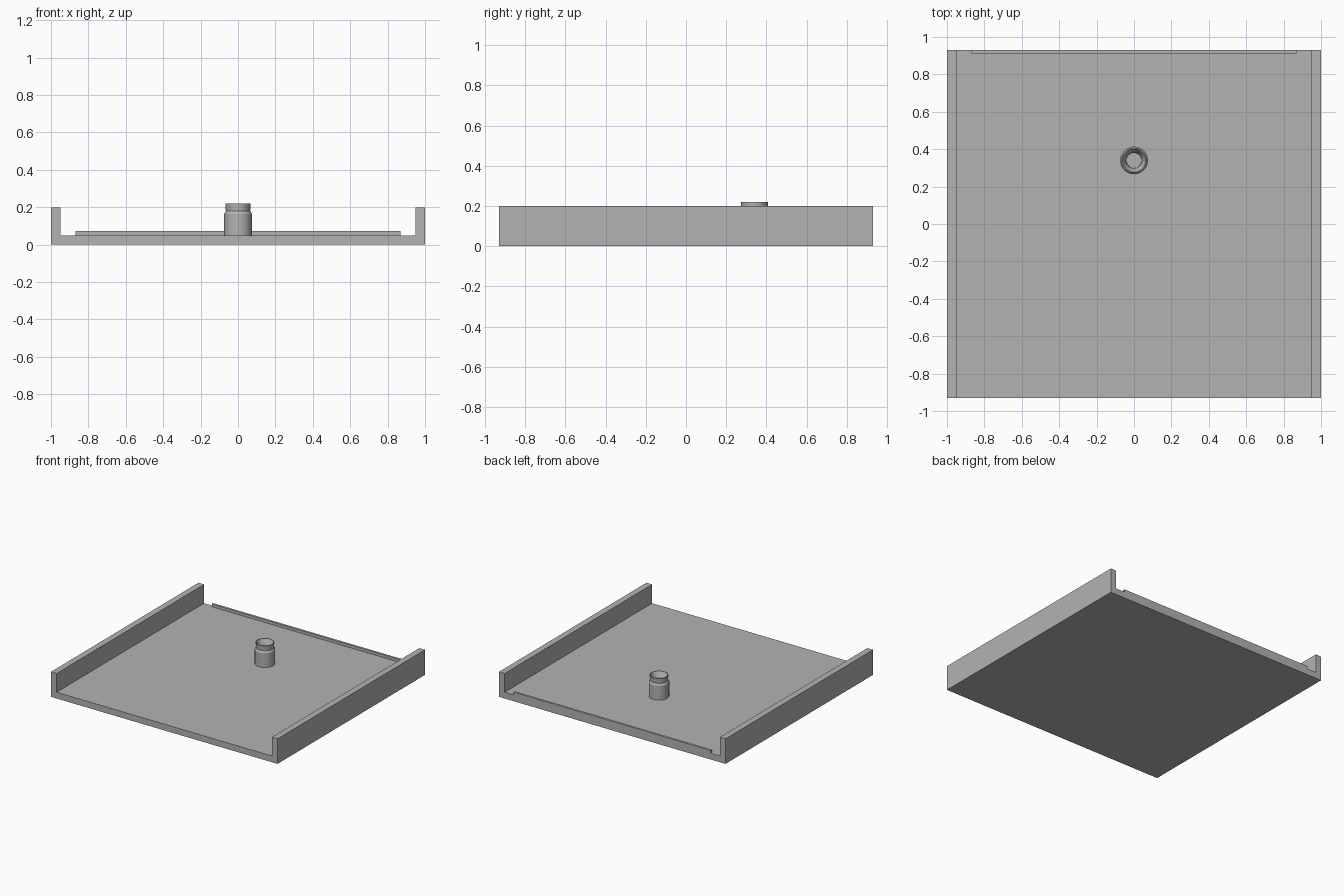
import bpy, bmesh, math

cube = bpy.data.objects.get("Cube")
if cube:
    bpy.data.objects.remove(cube, do_unlink=True)

grey = bpy.data.materials.new("plain grey")
grey.use_nodes = True
colour = (0.45, 0.45, 0.45, 1)
grey.diffuse_color = colour
grey.node_tree.nodes["Principled BSDF"].inputs["Base Color"].default_value = colour

HALF_DEPTH = 0.93
FLOOR = 0.05


def add_object(name, bm):
    bmesh.ops.recalc_face_normals(bm, faces=bm.faces)
    mesh = bpy.data.meshes.new(name)
    bm.to_mesh(mesh)
    bm.free()
    mesh.materials.append(grey)
    obj = bpy.data.objects.new(name, mesh)
    bpy.context.collection.objects.link(obj)
    return obj


def extrude_profile(name, points, y0, y1):
    """Closed x-z outline extruded along y."""
    bm = bmesh.new()
    face = bm.faces.new([bm.verts.new((x, y0, z)) for x, z in points])
    result = bmesh.ops.extrude_face_region(bm, geom=[face], use_keep_orig=True)
    moved = [v for v in result["geom"] if isinstance(v, bmesh.types.BMVert)]
    bmesh.ops.translate(bm, verts=moved, vec=(0, y1 - y0, 0))
    return add_object(name, bm)


def lathe(name, profile, centre, steps=48):
    """Radius-height profile spun about a vertical axis."""
    bm = bmesh.new()
    verts = [bm.verts.new((r, 0, z)) for r, z in profile]
    edges = [bm.edges.new(pair) for pair in zip(verts, verts[1:])]
    bmesh.ops.spin(bm, geom=verts + edges, cent=(0, 0, 0), axis=(0, 0, 1),
                   angle=math.tau, steps=steps)
    bmesh.ops.remove_doubles(bm, verts=bm.verts, dist=0.0001)
    obj = add_object(name, bm)
    obj.location = centre
    return obj


# Tray: floor and two side walls in one channel section
half = [(1, 0), (1, 0.2), (0.95, 0.2), (0.95, FLOOR)]
section = half + [(-x, z) for x, z in reversed(half)]
extrude_profile("tray", section, -HALF_DEPTH, HALF_DEPTH)

# Low lip along the back edge
lip = [(-0.87, FLOOR), (0.87, FLOOR), (0.87, 0.072), (-0.87, 0.072)]
extrude_profile("back_lip", lip, 0.912, HALF_DEPTH)

# Hollow post with a slim neck and a flared mouth
post_profile = [(0.074, FLOOR), (0.074, 0.165), (0.065, 0.18), (0.068, 0.22),
                (0.062, 0.22), (0.042, 0.18), (0.04, 0.06), (0, 0.06)]
post = lathe("post", post_profile, (0, 0.34, 0))

bpy.ops.object.select_all(action="DESELECT")
post.select_set(True)
bpy.context.view_layer.objects.active = post
bpy.ops.object.shade_smooth_by_angle(angle=math.radians(25))
